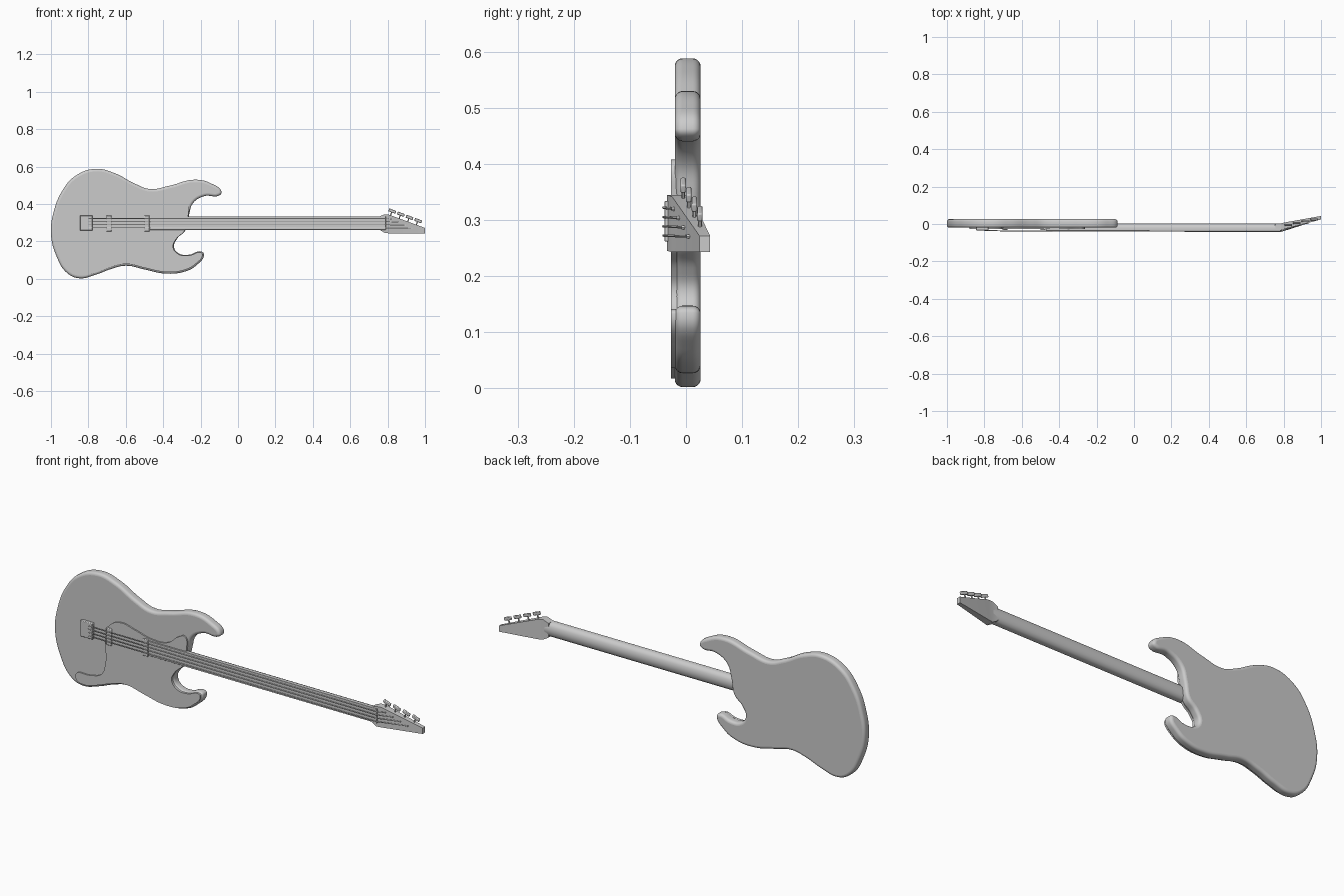
import bpy, bmesh, math
from mathutils import Vector

if "Cube" in bpy.data.objects:
    bpy.data.objects.remove(bpy.data.objects["Cube"])


def finish(ob, angle=35):
    bpy.ops.object.select_all(action='DESELECT')
    ob.select_set(True)
    bpy.context.view_layer.objects.active = ob
    if ob.type == 'CURVE':
        bpy.ops.object.convert(target='MESH')
        ob = bpy.context.object
    bpy.ops.object.shade_smooth_by_angle(angle=math.radians(angle))
    return ob


def plate(name, pts, y, half, bevel=0.0):
    """Smooth closed outline in x/z, filled and thickened along y."""
    cu = bpy.data.curves.new(name, 'CURVE')
    cu.dimensions, cu.fill_mode, cu.resolution_u = '2D', 'BOTH', 8
    cu.extrude, cu.bevel_depth, cu.offset, cu.bevel_resolution = half - bevel, bevel, -bevel, 4
    sp = cu.splines.new('BEZIER')
    sp.bezier_points.add(len(pts) - 1)
    for p, (x, z) in zip(sp.bezier_points, pts):
        p.co = (x, z, 0)
        p.handle_left_type = p.handle_right_type = 'AUTO'
    sp.use_cyclic_u = True
    ob = bpy.data.objects.new(name, cu)
    bpy.context.collection.objects.link(ob)
    ob.rotation_euler.x = math.pi / 2
    ob.location.y = y
    return finish(ob)


def loft(name, rings, angle=35):
    """Skin equal-length rings of points and cap both ends."""
    bm = bmesh.new()
    vs = [[bm.verts.new(p) for p in r] for r in rings]
    n = len(vs[0])
    for a, b in zip(vs, vs[1:]):
        for i in range(n):
            bm.faces.new((a[i], a[(i + 1) % n], b[(i + 1) % n], b[i]))
    bm.faces.new(vs[0])
    bm.faces.new(vs[-1])
    bmesh.ops.recalc_face_normals(bm, faces=bm.faces)
    me = bpy.data.meshes.new(name)
    bm.to_mesh(me)
    bm.free()
    ob = bpy.data.objects.new(name, me)
    bpy.context.collection.objects.link(ob)
    return finish(ob, angle)


def box(name, lo, hi, bevel=0.002, rot=0.0):
    lo, hi = Vector(lo), Vector(hi)
    bpy.ops.mesh.primitive_cube_add(size=1, location=(lo + hi) / 2, rotation=(0, rot, 0))
    ob = bpy.context.object
    ob.name = name
    ob.scale = hi - lo
    bpy.ops.object.transform_apply(location=False, rotation=False, scale=True)
    m = ob.modifiers.new('bevel', 'BEVEL')
    m.width, m.segments = bevel, 2
    return finish(ob)


def wire(name, pts, r):
    cu = bpy.data.curves.new(name, 'CURVE')
    cu.dimensions, cu.bevel_depth, cu.bevel_resolution, cu.use_fill_caps = '3D', r, 1, True
    sp = cu.splines.new('POLY')
    sp.points.add(len(pts) - 1)
    for p, c in zip(sp.points, pts):
        p.co = (*c, 1)
    ob = bpy.data.objects.new(name, cu)
    bpy.context.collection.objects.link(ob)
    return finish(ob, 50)


# Body with two horns
plate('body', [
    (-1.0, .24), (-.985, .36), (-.94, .47), (-.87, .55), (-.76, .588), (-.66, .565),
    (-.55, .508), (-.47, .48), (-.365, .498), (-.23, .53), (-.14, .508), (-.088, .463),
    (-.1, .446), (-.18, .442), (-.24, .405), (-.262, .34), (-.28, .26), (-.325, .215),
    (-.342, .17), (-.315, .135), (-.26, .129), (-.2, .147), (-.183, .135), (-.225, .07),
    (-.29, .037), (-.39, .028), (-.5, .05), (-.6, .07), (-.68, .052),
    (-.76, .022), (-.85, .003), (-.915, .032), (-.97, .12)], .003, .023, .014)

# Pickguard
plate('pickguard', [
    (-.875, .06), (-.8, .073), (-.735, .095), (-.712, .15), (-.71, .29), (-.69, .35),
    (-.63, .38), (-.55, .365), (-.46, .343), (-.37, .35), (-.31, .395), (-.275, .405),
    (-.266, .34), (-.285, .258), (-.33, .213), (-.347, .17), (-.317, .131), (-.26, .125),
    (-.2, .141), (-.19, .133), (-.23, .077), (-.29, .046), (-.39, .037), (-.5, .059),
    (-.6, .08), (-.68, .063), (-.76, .034), (-.83, .018), (-.87, .03)], -.0215, .0055)

# Neck with rounded back, and fretboard
zc, hw = .298, .036
section = [(-hw, -.028), (-hw, -.018), (-.032, -.008), (-.02, .001), (0, .004),
           (.02, .001), (.032, -.008), (hw, -.018), (hw, -.028)]
loft('neck', [[(x, y, zc + z) for z, y in section] for x in (-.30, .78)], 40)
box('fretboard', (-.47, -.035, zc - hw), (.785, -.027, zc + hw), .001)

# Tilted headstock: (x, low z, high z, front y, back y)
loft('headstock', [[(x, f, a), (x, f, b), (x, k, b), (x, k, a)] for x, a, b, f, k in (
    (.755, .263, .333, -.034, .001), (.785, .245, .345, -.034, .003),
    (.81, .243, .342, -.025, .009), (1.0, .243, .272, .024, .043))], 20)
box('nut', (.78, -.038, .262), (.79, -.026, .334), .001)

# Tuning pegs and strings
for i in range(4):
    x = .815 + i * .046
    edge = .342 - (x - .81) * .368
    y = -.006 + (x - .81) * .215
    wire(f'peg_stem_{i + 1}', [(x - .004, y, edge - .015), (x + .008, y, edge + .022)], .0035)
    box(f'peg_paddle_{i + 1}', (x - .01, y - .005, edge + .014), (x + .03, y + .005, edge + .03), .003, .36)
    z = .322 - i * .0165
    xe = .825 + i * .035
    surf = -.025 + (xe - .81) * .258
    wire(f'string_{i + 1}', [(-.80, -.034, z), (-.69, -.037, z), (.785, -.040, z), (xe, surf, z - .002)], .0025)
    wire(f'string_post_{i + 1}', [(xe, surf + .004, z - .002), (xe, surf - .005, z - .002)], .004)

# Bridge and pickups
box('bridge', (-.845, -.034, .258), (-.778, -.015, .338), .003)
for name, x in (('rear_pickup', -.69), ('front_pickup', -.487)):
    box(name, (x - .014, -.033, .253), (x + .014, -.02, .338), .003)
